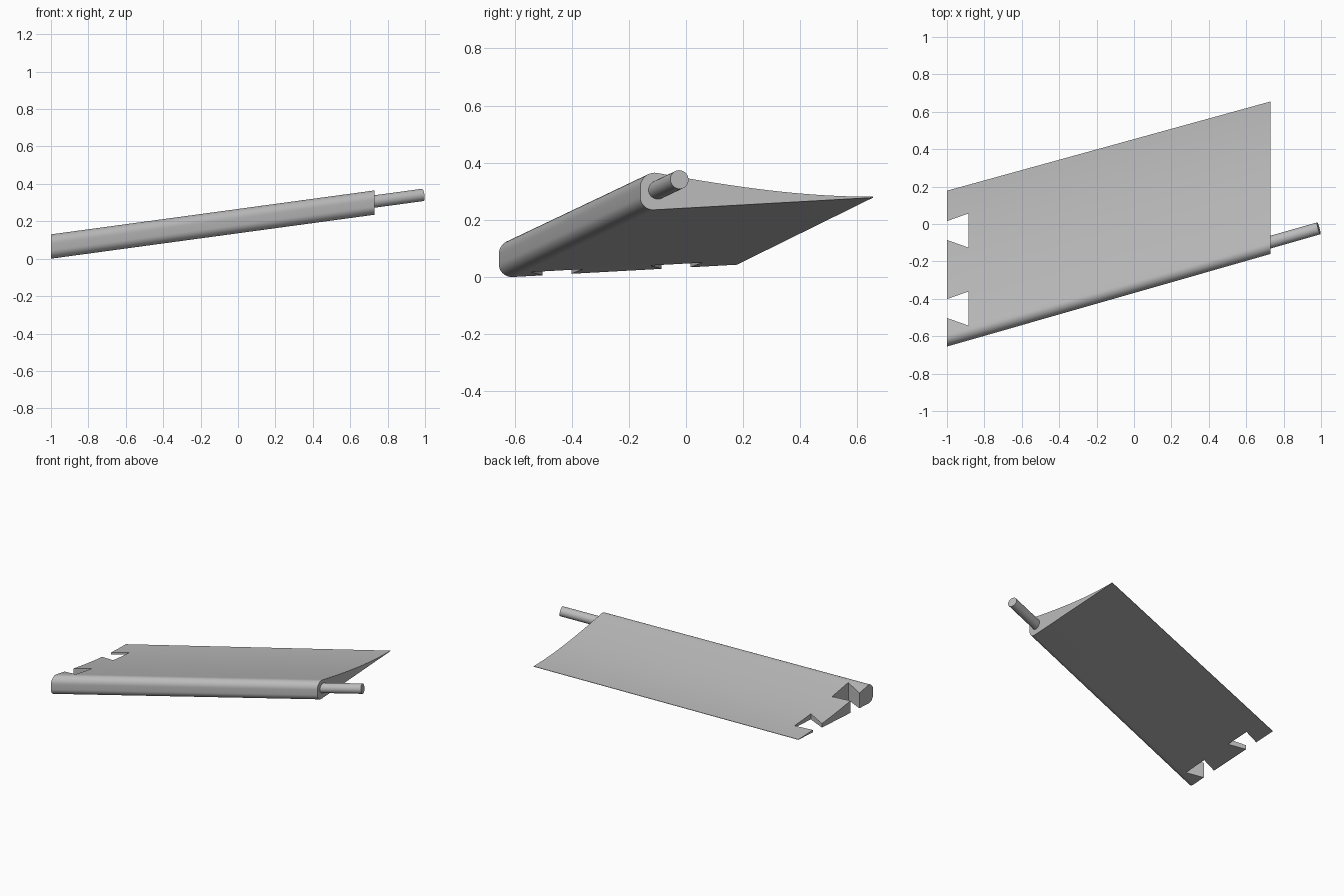
import bpy, bmesh
from math import sin, cos, pi, radians
from mathutils import Vector

cube = bpy.data.objects.get("Cube")
if cube:
    bpy.data.objects.remove(cube)

grey = bpy.data.materials.new("plain grey")
grey.use_nodes = True
colour = (0.5, 0.5, 0.5, 1)
grey.diffuse_color = colour
grey.node_tree.nodes["Principled BSDF"].inputs["Base Color"].default_value = colour


def loft(name, rings):
    """Closed solid through rings of equal length."""
    bm = bmesh.new()
    loops = [[bm.verts.new(p) for p in ring] for ring in rings]
    for a, b in zip(loops, loops[1:]):
        for i in range(len(a)):
            j = (i + 1) % len(a)
            bm.faces.new((a[i], a[j], b[j], b[i]))
    bm.faces.new(loops[0])
    bm.faces.new(loops[-1])
    bmesh.ops.recalc_face_normals(bm, faces=bm.faces)
    mesh = bpy.data.meshes.new(name)
    bm.to_mesh(mesh)
    bm.free()
    mesh.materials.append(grey)
    obj = bpy.data.objects.new(name, mesh)
    bpy.context.collection.objects.link(obj)
    return obj


def activate(obj):
    bpy.ops.object.select_all(action='DESELECT')
    obj.select_set(True)
    bpy.context.view_layer.objects.active = obj


def arc(cy, cz, r, start, end, steps=10):
    angles = [radians(start + (end - start) * i / steps) for i in range(steps + 1)]
    return [(cy + r * cos(a), cz + r * sin(a)) for a in angles]


# Cross-section: rounded nose, concave top, flat underside, thin tail
CHORD = 0.815
profile = arc(0.045, 0.045, 0.045, 273, 180) + arc(0.05, 0.08, 0.05, 180, 80)
for i in range(1, 25):
    t = i / 24
    u = 0.059 + (CHORD - 0.059) * t
    profile.append((u, 0.13 - 0.084 * sin(pi / 2 * (u - 0.05) / (CHORD - 0.05))))
profile.append((CHORD, 0.043))


def section(x, y, z, chord):
    return [(x, y + u * chord / CHORD, z + v) for u, v in profile]


# Swept, rising blade
blade = loft("blade", [section(-1, -0.655, 0, 0.833),
                       section(0.73, -0.16, 0.235, CHORD)])

# Dovetail notches in the low end
for i, y in enumerate((-0.035, -0.452)):
    outline = [(-1.115, 0.01), (-0.885, 0.091), (-0.885, -0.091), (-1.115, -0.01)]
    cutter = loft(f"notch_cutter_{i + 1}",
                  [[(x, y + dy, z) for x, dy in outline] for z in (-0.2, 0.4)])
    cutter.hide_render = True
    cutter.hide_viewport = False
    cut = blade.modifiers.new("notch", 'BOOLEAN')
    cut.operation = 'DIFFERENCE'
    cut.solver = 'EXACT'
    cut.object = cutter
    activate(blade)
    bpy.ops.object.modifier_apply(modifier=cut.name)
    bpy.data.objects.remove(cutter)

# Round pivot pin along the nose
end = Vector((0.988, -0.023, 0.341))
axis = Vector((1, 0.286, 0.136)).normalized()
start = end - axis * 0.36
bpy.ops.mesh.primitive_cylinder_add(vertices=40, radius=0.033, depth=0.36,
                                    location=(start + end) / 2)
pin = bpy.context.object
pin.name = "pivot_pin"
pin.rotation_euler = axis.to_track_quat('Z', 'Y').to_euler()
pin.data.materials.append(grey)

for obj in (blade, pin):
    activate(obj)
    bpy.ops.object.shade_smooth_by_angle(angle=radians(30))
